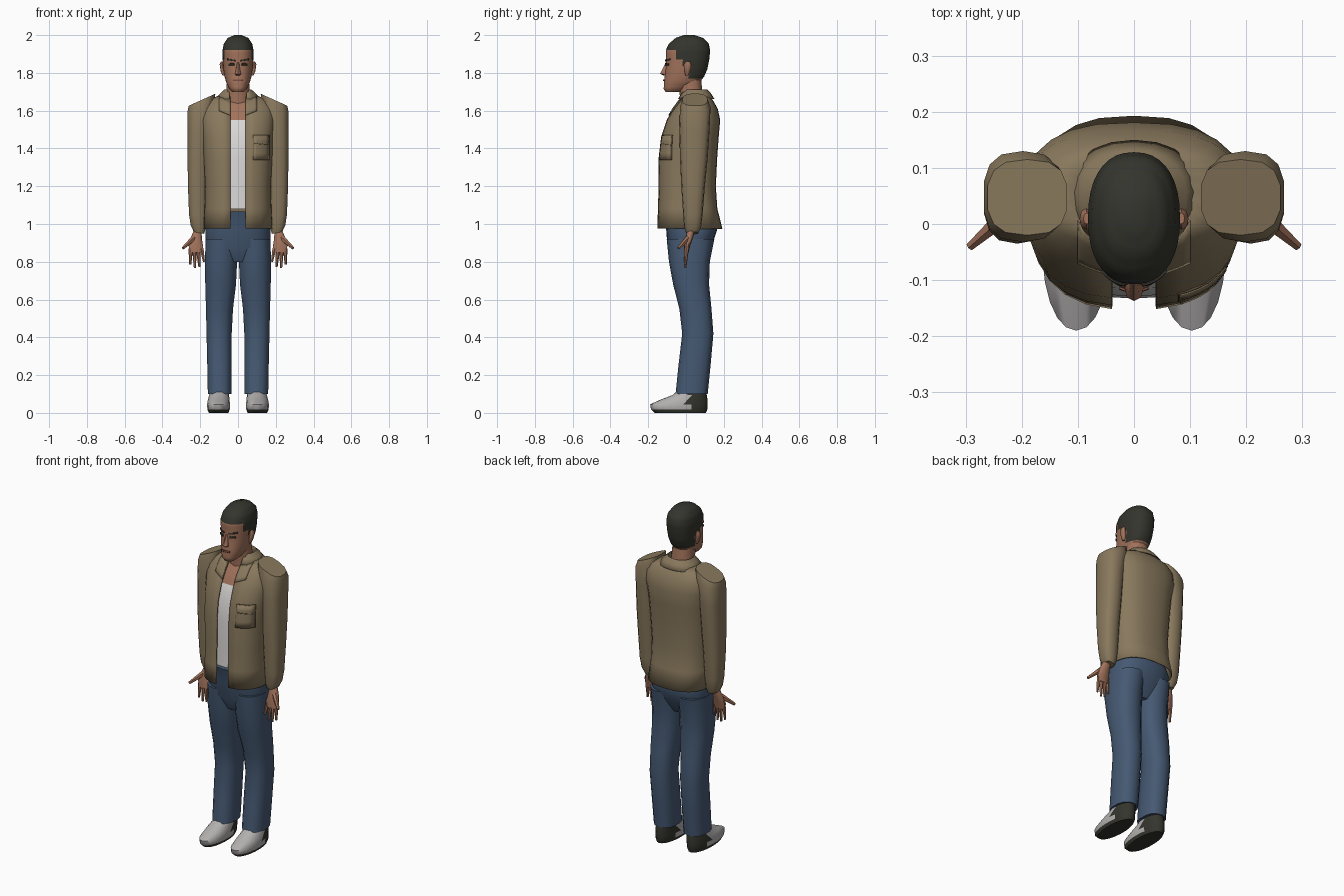
import bpy, bmesh
from math import sin, cos, asin, pi, copysign
from mathutils import Vector

if "Cube" in bpy.data.objects:
    bpy.data.objects.remove(bpy.data.objects["Cube"])


def material(name, rgb):
    m = bpy.data.materials.new(name)
    m.use_nodes = True
    m.diffuse_color = (*rgb, 1)
    m.node_tree.nodes["Principled BSDF"].inputs["Base Color"].default_value = (*rgb, 1)
    return m


TAN = material("tan jacket cloth", (0.25, 0.19, 0.11))
SEAM = material("jacket seam", (0.11, 0.08, 0.045))
DENIM = material("blue denim", (0.06, 0.10, 0.17))
SKIN = material("skin", (0.36, 0.17, 0.105))
LIP = material("lips", (0.19, 0.075, 0.05))
HAIR = material("dark hair", (0.034, 0.035, 0.026))
WHITE = material("white cotton", (0.70, 0.69, 0.68))
GREY = material("grey shoe leather", (0.45, 0.43, 0.43))


def finish(name, bm, mats, rule=None, thick=0, angle=50):
    """Turn a bmesh into a shaded object, colouring its faces by rule."""
    bmesh.ops.recalc_face_normals(bm, faces=bm.faces)
    if rule:
        for f in bm.faces:
            f.material_index = rule(f.calc_center_median(), f.normal)
    mesh = bpy.data.meshes.new(name)
    bm.to_mesh(mesh)
    bm.free()
    obj = bpy.data.objects.new(name, mesh)
    bpy.context.collection.objects.link(obj)
    for m in mats:
        mesh.materials.append(m)
    if thick:
        mod = obj.modifiers.new("thickness", 'SOLIDIFY')
        mod.thickness, mod.offset = thick, 0
    bpy.ops.object.select_all(action='DESELECT')
    obj.select_set(True)
    bpy.context.view_layer.objects.active = obj
    bpy.ops.object.shade_smooth_by_angle(angle=angle * pi / 180)
    return obj


def power(v, p):
    return copysign(abs(v) ** (2 / p), v)


def refine(rings, steps):
    out = [rings[0]]
    for a, b in zip(rings, rings[1:]):
        out += [[u + (v - u) * k / steps for u, v in zip(a, b)] for k in range(1, steps + 1)]
    return out


def loft(name, rings, mats, n=12, p=2.3, side=1, gap=0, slopes=None, **kw):
    """Skin rings of (height, centre x, half width, front y, back y)."""
    bm = bmesh.new()
    rows = []
    for i, (z, cx, rx, yf, yb) in enumerate(rings):
        start = asin(min(1, gap / rx) ** (p / 2))
        count = n + 1 if gap else n
        row = []
        for k in range(count):
            t = start + (2 * pi - 2 * start) * k / n
            dx = rx * power(sin(t), p)
            y = (yf + yb) / 2 - (yb - yf) / 2 * power(cos(t), p)
            dz = -slopes[i] * dx if slopes else 0
            row.append(bm.verts.new((side * (cx + dx), y, z + dz)))
        rows.append(row)
    for a, b in zip(rows, rows[1:]):
        for k in range(n):
            j = (k + 1) % len(a)
            bm.faces.new((a[k], a[j], b[j], b[k]))
    if not gap:
        bm.faces.new(rows[0])
        bm.faces.new(rows[-1])
    return finish(name, bm, mats, **kw)


def front_y(rings, x, z, p):
    """Front surface of a loft centred on x = 0."""
    for a, b in zip(rings, rings[1:]):
        if a[0] <= z <= b[0]:
            f = (z - a[0]) / (b[0] - a[0])
            _, _, rx, yf, yb = [u + (v - u) * f for u, v in zip(a, b)]
            r = max(0, 1 - min(1, abs(x) / rx) ** p) ** (1 / p)
            return (yf + yb) / 2 - (yb - yf) / 2 * r
    return 0


def plate(name, rings, p, x0, x1, z0, z1, mat, lift=0.004, skew=0, side=1):
    """Thin patch that follows the front of a loft."""
    bm = bmesh.new()
    grid = []
    for j in range(5):
        row = []
        for i in range(6):
            x = x0 + (x1 - x0) * i / 5
            z = z0 + (z1 - z0) * j / 4 + skew * (x - x0)
            row.append(bm.verts.new((side * x, front_y(rings, x, z, p) - lift, z)))
        grid.append(row)
    for a, b in zip(grid, grid[1:]):
        for i in range(5):
            bm.faces.new((a[i], a[i + 1], b[i + 1], b[i]))
    return finish(name, bm, [mat], thick=0.004)


def rod(name, a, b, r0, r1, mat, side):
    a, b = Vector((side * a[0], *a[1:])), Vector((side * b[0], *b[1:]))
    bm = bmesh.new()
    bmesh.ops.create_cone(bm, cap_ends=True, segments=6, radius1=r0, radius2=r1, depth=(b - a).length)
    turn = (b - a).to_track_quat('Z', 'Y').to_matrix().to_4x4()
    turn.translation = (a + b) / 2
    bm.transform(turn)
    return finish(name, bm, [mat])


# Jacket body, collar and lapels
jacket = [(0.975, 0, 0.18, -0.15, 0.19), (1.08, 0, 0.175, -0.147, 0.163), (1.2, 0, 0.172, -0.143, 0.155),
          (1.35, 0, 0.18, -0.143, 0.162), (1.46, 0, 0.185, -0.13, 0.17), (1.55, 0, 0.195, -0.10, 0.178),
          (1.61, 0, 0.19, -0.065, 0.165), (1.65, 0, 0.165, -0.035, 0.142), (1.68, 0, 0.095, -0.015, 0.12)]
loft("jacket_body", jacket, [TAN], n=24, p=2.6, gap=0.039, thick=0.006)
loft("jacket_collar", [(1.662, 0, 0.118, -0.045, 0.148), (1.69, 0, 0.092, -0.03, 0.13),
                       (1.71, 0, 0.072, -0.015, 0.112), (1.66, 0, 0.066, -0.015, 0.1)],
     [TAN], n=18, p=2.2, gap=0.045, thick=0.005)

# Torso: undershirt with bare chest above it
torso = [(z, cx, rx - 0.025, yf + 0.014, yb - 0.03) for z, cx, rx, yf, yb in jacket[1:]]
loft("undershirt_and_chest", torso, [WHITE, SKIN], n=24, p=2.6, rule=lambda c, n: int(c.z > 1.55))
loft("neck", [(1.58, 0, 0.072, -0.03, 0.10), (1.66, 0, 0.064, -0.03, 0.09), (1.77, 0, 0.058, -0.045, 0.08)], [SKIN])

# Chest pocket on the left
plate("pocket_border", jacket, 2.6, 0.079, 0.166, 1.338, 1.472, SEAM, 0.004)
plate("pocket", jacket, 2.6, 0.082, 0.163, 1.342, 1.468, TAN, 0.0065)
plate("pocket_flap_seam", jacket, 2.6, 0.085, 0.16, 1.425, 1.429, SEAM, 0.0085, -0.1)

# Jeans seat
loft("jeans_seat", [(0.80, 0, 0.12, -0.06, 0.09), (0.88, 0, 0.172, -0.098, 0.135),
                    (0.97, 0, 0.172, -0.105, 0.165), (1.065, 0, 0.155, -0.132, 0.14)], [DENIM], n=20, p=2.5)

# Head with hair coloured by hairline
head_keys = [(1.698, 0, 0.03, -0.108, -0.03), (1.715, 0, 0.046, -0.118, 0.01), (1.75, 0, 0.063, -0.117, 0.07),
             (1.78, 0, 0.071, -0.113, 0.096), (1.82, 0, 0.077, -0.108, 0.113), (1.87, 0, 0.081, -0.106, 0.123),
             (1.92, 0, 0.082, -0.107, 0.128), (1.955, 0, 0.075, -0.09, 0.12), (1.985, 0, 0.054, -0.055, 0.09),
             (2.0, 0, 0.02, -0.01, 0.045)]


def hairline(c, n):
    return int(c.z > 1.92 or (c.y > -0.055 and c.z > 1.875) or (c.y > -0.02 and c.z > 1.83)
               or (c.y > 0.02 and c.z > 1.765))


loft("head", refine(head_keys, 3), [SKIN, HAIR], n=36, rule=hairline)
loft("nose", [(1.785, 0, 0.012, -0.115, -0.09), (1.795, 0, 0.017, -0.137, -0.09),
              (1.815, 0, 0.011, -0.127, -0.09), (1.855, 0, 0.007, -0.108, -0.09)], [SKIN], n=8)
plate("mouth", head_keys, 2.3, -0.026, 0.026, 1.756, 1.766, LIP)

for side, tag in ((1, "left_"), (-1, "right_")):
    # Face details and lapels
    plate(tag + "eyebrow", head_keys, 2.3, 0.014, 0.058, 1.861, 1.869, HAIR, skew=0.15, side=side)
    plate(tag + "eye", head_keys, 2.3, 0.02, 0.05, 1.84, 1.851, HAIR, side=side)
    plate(tag + "lapel", jacket, 2.6, 0.04, 0.10, 1.575, 1.65, TAN, 0.007, 0.4, side)
    loft(tag + "ear", [(1.785, 0.076, 0.006, -0.003, 0.012), (1.81, 0.081, 0.011, -0.008, 0.022),
                       (1.845, 0.085, 0.012, -0.01, 0.028), (1.86, 0.084, 0.006, 0.0, 0.02)],
         [SKIN], n=8, side=side)

    # Sleeve with sloping shoulder
    loft(tag + "sleeve", [(1.658, 0.19, 0.072, -0.02, 0.115), (1.62, 0.198, 0.071, -0.032, 0.13),
                          (1.5, 0.208, 0.06, -0.035, 0.125), (1.35, 0.212, 0.056, -0.032, 0.115),
                          (1.2, 0.214, 0.052, -0.025, 0.10), (1.05, 0.213, 0.047, -0.015, 0.088),
                          (0.985, 0.211, 0.04, -0.01, 0.08), (0.953, 0.207, 0.028, 0.0, 0.066)],
         [TAN], n=14, p=2.7, side=side, slopes=[0.45, 0.4, 0.1, 0, 0, 0, -0.2, -0.2])

    # Hand with four fingers and a thumb
    loft(tag + "palm", [(0.975, 0.212, 0.02, 0.01, 0.05), (0.92, 0.222, 0.032, -0.005, 0.035),
                        (0.885, 0.223, 0.04, -0.01, 0.022), (0.85, 0.222, 0.036, -0.012, 0.014)],
         [SKIN], n=10, side=side)
    rod(tag + "thumb", (0.235, 0.01, 0.925), (0.292, -0.04, 0.872), 0.016, 0.008, SKIN, side)
    for i, (base, tip, low) in enumerate(((0.193, 0.18, 0.80), (0.212, 0.204, 0.772),
                                          (0.231, 0.228, 0.768), (0.25, 0.253, 0.785))):
        rod(f"{tag}finger_{i + 1}", (base, 0.004, 0.87), (tip, -0.004, low), 0.012, 0.006, SKIN, side)

    # Trouser leg
    loft(tag + "trouser_leg", [(0.10, 0.097, 0.064, -0.055, 0.115), (0.25, 0.098, 0.066, -0.04, 0.13),
                               (0.42, 0.10, 0.068, -0.02, 0.145), (0.55, 0.098, 0.073, -0.035, 0.135),
                               (0.68, 0.092, 0.083, -0.068, 0.122), (0.80, 0.09, 0.087, -0.09, 0.126),
                               (0.92, 0.088, 0.085, -0.102, 0.15)], [DENIM], n=14, p=2.4, side=side)

    # Shoe: pale front, dark heel and sole
    loft(tag + "shoe", [(0.0, 0.103, 0.052, -0.165, 0.105), (0.018, 0.103, 0.06, -0.185, 0.113),
                        (0.045, 0.103, 0.061, -0.19, 0.115), (0.07, 0.102, 0.058, -0.135, 0.114),
                        (0.095, 0.1, 0.053, -0.07, 0.11), (0.118, 0.098, 0.05, -0.045, 0.106)],
         [GREY, HAIR], n=22, p=2.1, side=side,
         rule=lambda c, n: int(c.y > 0.01 or c.z < 0.016 or n.z < -0.6))
